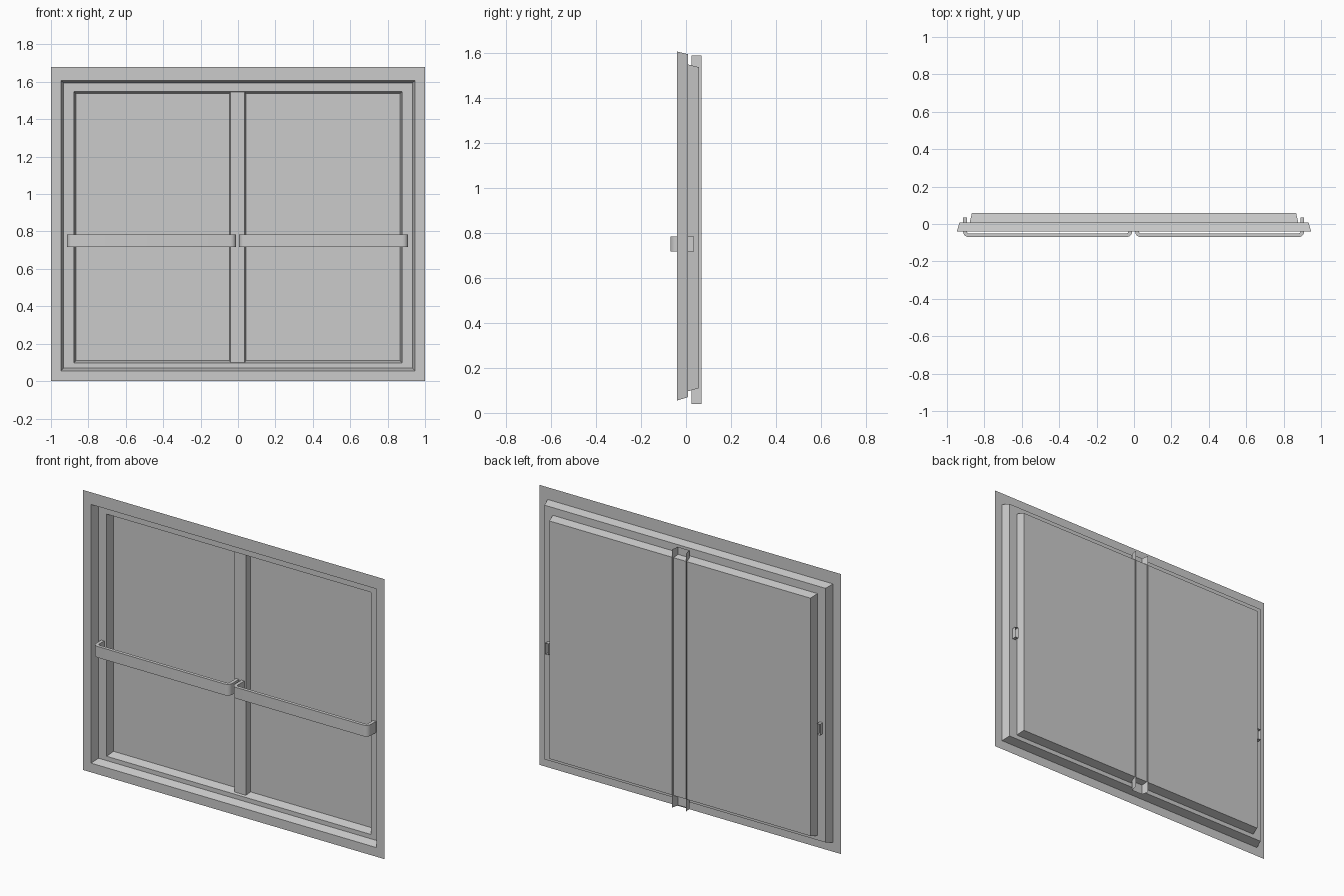
import bpy
import bmesh
import math

cube = bpy.data.objects.get("Cube")
if cube:
    bpy.data.objects.remove(cube, do_unlink=True)

# one plain grey for everything
grey = bpy.data.materials.new("plain grey")
grey.use_nodes = True
colour = (0.6, 0.6, 0.6, 1)
grey.diffuse_color = colour
grey.node_tree.nodes["Principled BSDF"].inputs["Base Color"].default_value = colour


def loft(name, rings, closed=True, fill_last=False):
    """Join successive rings of points with quads."""
    bm = bmesh.new()
    loops = [[bm.verts.new(p) for p in ring] for ring in rings]
    n = len(loops[0])
    for a, b in zip(loops, loops[1:]):
        for i in range(n if closed else n - 1):
            j = (i + 1) % n
            bm.faces.new((a[i], a[j], b[j], b[i]))
    if fill_last:
        bm.faces.new(loops[-1])
    mesh = bpy.data.meshes.new(name)
    bm.to_mesh(mesh)
    bm.free()
    mesh.materials.append(grey)
    obj = bpy.data.objects.new(name, mesh)
    bpy.context.collection.objects.link(obj)
    return obj


def rect(half, bottom, top, y):
    return [(-half, y, bottom), (half, y, bottom), (half, y, top), (-half, y, top)]


# surface levels from front to back
FRONT, MIDDLE, BACK = -0.04, 0.009, 0.058
border = rect(1.0, 0.0, 1.68, FRONT)
outer_open = rect(0.947, 0.055, 1.607, FRONT)
outer_back = rect(0.933, 0.07, 1.595, MIDDLE)
inner_open = rect(0.878, 0.096, 1.549, MIDDLE)
inner_back = rect(0.867, 0.11, 1.537, BACK)

# stepped frame and recessed panel
loft("outer_frame", [border, outer_open])
loft("outer_recess", [outer_open, outer_back])
loft("inner_frame", [outer_back, inner_open])
loft("panel", [inner_open, inner_back], fill_last=True)

# centre post: open channel with flared sides, running past the panel
post = [(-0.048, 0.068), (-0.04, 0.024), (0.036, 0.024), (0.044, 0.068)]
loft("centre_post", [[(x, y, z) for x, y in post] for z in (1.59, 0.04)], closed=False)


# push bars: rectangular tube with rounded corners and open ends
def bend(left, right, front, back, radius):
    pts = [(left, back)]
    for cx, start in ((left + radius, math.pi), (right - radius, 1.5 * math.pi)):
        for k in range(5):
            a = start + k * math.pi / 8
            pts.append((cx + radius * math.cos(a), front + radius + radius * math.sin(a)))
    return pts + [(right, back)]


def push_bar(name, left, right):
    t = 0.02
    outer = bend(left, right, -0.07, 0.036, 0.03)
    inner = bend(left + t, right - t, -0.07 + t, 0.036, 0.01)
    rings = [[(*o, 0.717), (*o, 0.784), (*i, 0.784), (*i, 0.717)]
             for o, i in zip(outer, inner)]
    bar = loft(name, rings)
    bpy.ops.object.select_all(action='DESELECT')
    bar.select_set(True)
    bpy.context.view_layer.objects.active = bar
    bpy.ops.object.shade_smooth_by_angle(angle=math.radians(40))


push_bar("right_push_bar", -0.914, -0.01)
push_bar("left_push_bar", 0.006, 0.91)
